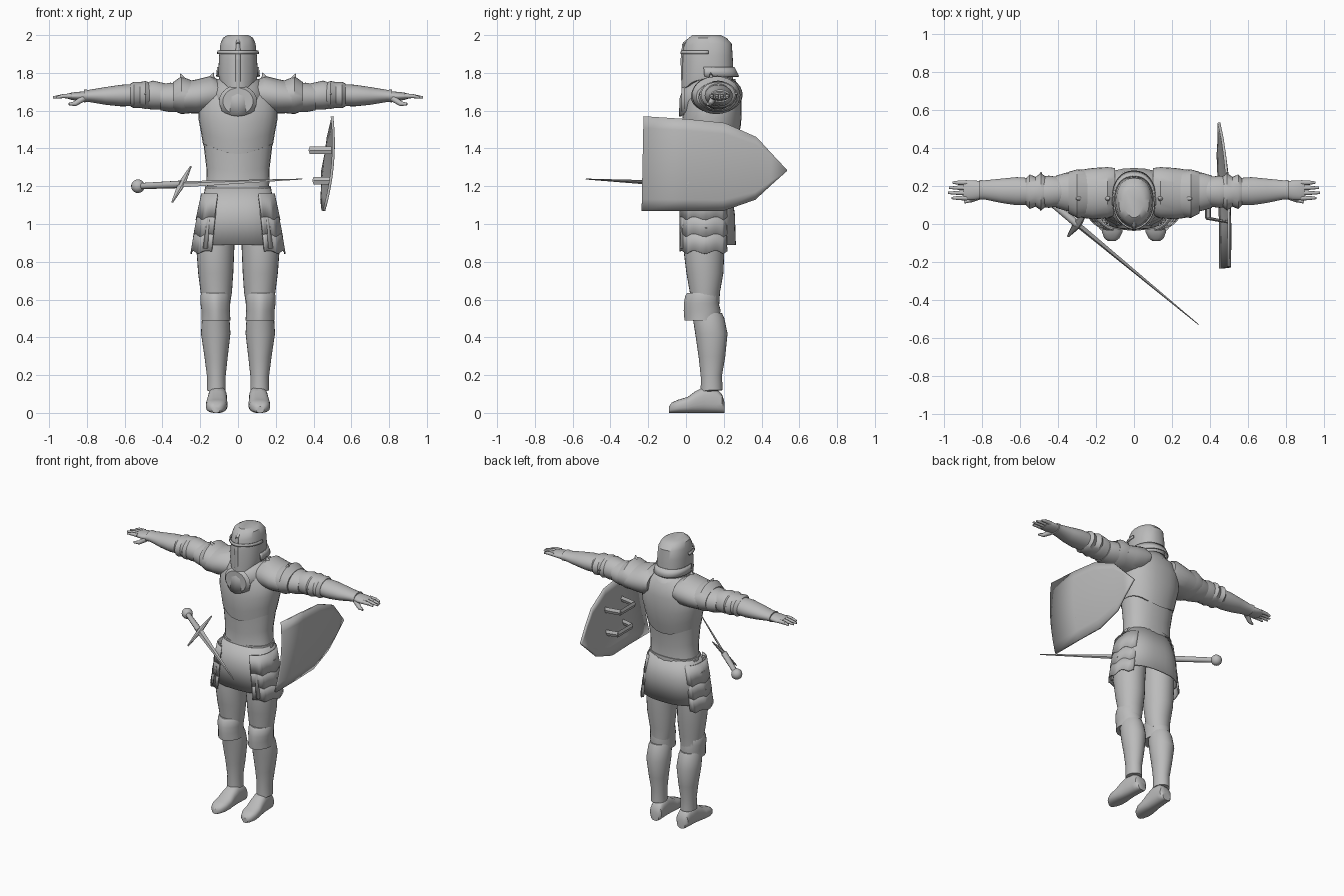
import bpy, bmesh, math
from mathutils import Matrix, Vector

if "Cube" in bpy.data.objects:
    bpy.data.objects.remove(bpy.data.objects["Cube"])

steel = bpy.data.materials.new("plain_grey")
steel.use_nodes = True
GREY = (0.5, 0.5, 0.5, 1)
steel.diffuse_color = GREY
steel.node_tree.nodes["Principled BSDF"].inputs["Base Color"].default_value = GREY


def finish(name, bm, mirror=False, thick=0, angle=35):
    """Turn a bmesh into a smooth shaded object, optionally a mirrored pair."""
    bmesh.ops.recalc_face_normals(bm, faces=bm.faces[:])
    mesh = bpy.data.meshes.new(name)
    bm.to_mesh(mesh)
    bm.free()
    mesh.materials.append(steel)
    mesh.shade_smooth()
    mesh.set_sharp_from_angle(angle=math.radians(angle))
    obj = bpy.data.objects.new(name, mesh)
    bpy.context.scene.collection.objects.link(obj)
    if thick:
        solid = obj.modifiers.new("thickness", "SOLIDIFY")
        solid.thickness = thick
        solid.offset = 0
    if mirror:
        obj.modifiers.new("pair", "MIRROR")
    return obj


def bend(v, power):
    return math.copysign(abs(v) ** (2 / power), v)


def loft_mesh(rings, axis="z", arc=None, power=2, shift=None, keel=0, caps=True, segs=28):
    """Skin ovals (position, centre a, centre b, radius a, radius b) along an axis."""
    bm = bmesh.new()
    start, end = arc or (0, 360)
    count = segs + 1 if arc else segs
    rows = []
    for k, (t, ca, cb, ra, rb) in enumerate(rings):
        row = []
        for i in range(count):
            ang = math.radians(start + (end - start) * i / segs)
            c, s = math.cos(ang), math.sin(ang)
            a = ca + ra * bend(c, power)
            b = cb + rb * bend(s, power) - keel * max(0, -s) ** 12
            h = t + (shift(ang) * (1 - k / (len(rings) - 1)) if shift else 0)
            co = {"z": (a, b, h), "x": (h, a, b), "y": (a, h, b)}[axis]
            row.append(bm.verts.new(co))
        rows.append(row)
    for low, high in zip(rows, rows[1:]):
        for i in range(segs):
            j = (i + 1) % count
            bm.faces.new((low[i], low[j], high[j], high[i]))
    if caps and not arc:
        bm.faces.new(rows[0])
        bm.faces.new(rows[-1])
    return bm


def loft(name, rings, mirror=False, thick=0, **shape):
    return finish(name, loft_mesh(rings, **shape), mirror, thick)


def rod_mesh(bm, p, q, r, end, side=(0, 0, 1), flat=1, segs=12):
    """Add a tapered rod from p to q, squashed across the side direction."""
    p, q = Vector(p), Vector(q)
    z = (q - p).normalized()
    y = z.cross(Vector(side)).normalized()
    x = y.cross(z)
    frame = Matrix((x, y, z)).transposed().to_4x4()
    place = Matrix.Translation((p + q) / 2) @ frame @ Matrix.Diagonal((1, flat, 1, 1))
    bmesh.ops.create_cone(bm, cap_ends=True, segments=segs, radius1=r, radius2=end,
                          depth=(q - p).length, matrix=place)


def rods(name, parts, mirror=False, **shape):
    bm = bmesh.new()
    for part in parts:
        rod_mesh(bm, *part, **shape)
    return finish(name, bm, mirror)


def front_dip(amount, sharp=4):
    return lambda a: -amount * max(0, -math.sin(a)) ** sharp


def both_dip(amount):
    return lambda a: -amount * abs(math.sin(a)) ** 4


# Legs
loft("thigh", [(.56, .115, .1, .07, .075), (.64, .115, .1, .083, .08),
               (.74, .118, .1, .093, .098), (.86, .12, .095, .1, .108),
               (1.1, .11, .11, .1, .11)], mirror=True)
loft("knee_plate", [(.49, .117, .085, .077, .085), (.54, .118, .09, .075, .094),
                    (.58, .12, .085, .079, .088), (.62, .12, .09, .079, .086),
                    (.635, .12, .09, .074, .075)], mirror=True, keel=.008)
loft("greave", [(.12, .115, .135, .05, .058), (.2, .115, .135, .05, .056),
                (.3, .116, .138, .062, .07), (.42, .118, .135, .078, .085),
                (.5, .118, .12, .073, .083), (.53, .118, .11, .065, .08)],
     mirror=True, shift=front_dip(.02))
loft("shoe", [(y, .113 - y * .05, h / 2, w, h / 2) for y, h, w in
              ((-.09, .035, .02), (-.075, .055, .04), (-.04, .07, .055), (.01, .085, .057),
               (.05, .115, .053), (.1, .14, .05), (.16, .13, .047), (.19, .1, .044),
               (.203, .06, .03))], axis="y", power=2.6, mirror=True)

# Skirt and hip plates
loft("skirt", [(.89, 0, .115, .215, .145), (1.05, 0, .115, .2, .14),
               (1.19, 0, .12, .17, .115)], power=2.5, thick=.008, caps=False, segs=40)
for k in range(3):
    low = .84 + k * .09
    loft("hip_plate_%d" % (k + 1),
         [(low, 0, .1, .248 - k * .014, .145), (low + .14, 0, .1, .225 - k * .017, .142)],
         arc=(-62, 48), power=2.6, thick=.008, mirror=True,
         shift=lambda a: .018 * abs(math.sin(5 * a)))
loft("hip_strap", [(.87, .17, .09, .025, .12), (1.15, .14, .1, .02, .11)],
     arc=(-120, -40), thick=.008, mirror=True)

# Torso
loft("belly_plate", [(1.14, 0, .12, .185, .125), (1.2, 0, .125, .165, .11),
                     (1.3, 0, .125, .168, .11), (1.4, 0, .13, .18, .12),
                     (1.5, 0, .135, .19, .13)], power=2.3, keel=.012, shift=both_dip(.045))
loft("belt", [(1.175, 0, .122, .178, .12), (1.2, 0, .124, .173, .117)],
     power=2.3, shift=both_dip(.03))
loft("breast_plate", [(1.42, 0, .13, .185, .127), (1.48, 0, .135, .195, .14),
                      (1.56, 0, .14, .21, .152), (1.66, 0, .15, .21, .145),
                      (1.73, 0, .16, .16, .12), (1.765, 0, .16, .1, .085)],
     power=2.3, keel=.012, shift=both_dip(.05))
loft("collar_plate", [(1.63, 0, .13, .145, .15), (1.7, 0, .13, .135, .145),
                      (1.765, 0, .14, .105, .115)], thick=.012, caps=False,
     shift=front_dip(.06, 3), keel=.012)
bm = loft_mesh([(-.025, 0, 1.65, .08, .07), (-.005, 0, 1.65, .1, .085)], axis="y")
finish("throat_plate", bm)
loft("neck", [(1.68, 0, .14, .075, .08), (1.85, 0, .13, .075, .08)])

# Helmet with sunken eye slits
bm = loft_mesh([(1.765, 0, .12, .1, .13), (1.8, 0, .12, .105, .13), (1.868, 0, .12, .101, .128),
                (1.892, 0, .12, .1, .127), (1.955, 0, .12, .093, .122),
                (1.985, 0, .115, .08, .1), (2, 0, .115, .055, .07)],
               power=2.3, keel=.012, shift=front_dip(.06, 3), segs=40)
slits = [f for f in bm.faces if 1.865 < f.calc_center_median().z < 1.895
         and f.calc_center_median().y < .06 and .012 < abs(f.calc_center_median().x) < .075]
bmesh.ops.recalc_face_normals(bm, faces=bm.faces[:])
bmesh.ops.inset_region(bm, faces=slits, thickness=.003, depth=-.02)
finish("helmet", bm)
loft("helmet_brow", [(1.9, 0, .12, .107, .134), (1.918, 0, .12, .105, .131)],
     power=2.3, keel=.012, arc=(-180, 0), thick=.008)
loft("neck_guard", [(1.78, 0, .13, .112, .148), (1.83, 0, .122, .107, .131)],
     power=2.3, arc=(-10, 190), thick=.008)
rods("helmet_ridge", [((0, -.014, 1.72), (0, -.019, 1.87), .014, .014),
                      ((0, -.019, 1.87), (0, -.012, 1.955), .014, .011),
                      ((0, -.012, 1.955), (0, .03, 1.99), .011, .007)], side=(1, 0, 0), flat=.7)

# Shoulder and arm armour, each plate flaring over the next
PLATES = {
    "shoulder_inner": [(.1, .17, 1.69, .125, .07), (.14, .165, 1.685, .135, .1),
                       (.22, .16, 1.675, .135, .09), (.285, .16, 1.67, .125, .082)],
    "shoulder_middle": [(.22, .16, 1.67, .12, .08), (.3, .16, 1.682, .128, .1),
                        (.345, .165, 1.675, .11, .075)],
    "shoulder_outer": [(.3, .165, 1.67, .11, .075), (.36, .17, 1.67, .1, .078),
                       (.41, .17, 1.67, .085, .068)],
    "upper_arm": [(.38, .17, 1.675, .075, .068), (.45, .17, 1.682, .085, .077),
                  (.48, .17, 1.68, .08, .07)],
    "elbow_plate": [(.46, .17, 1.68, .075, .066), (.49, .17, 1.683, .098, .074),
                    (.52, .17, 1.683, .078, .068), (.55, .17, 1.683, .092, .07),
                    (.57, .17, 1.683, .07, .06)],
    "forearm_plate": [(.55, .172, 1.682, .07, .058), (.62, .173, 1.68, .074, .057),
                      (.7, .175, 1.678, .064, .047), (.79, .18, 1.678, .05, .032),
                      (.815, .18, 1.678, .052, .034)],
    "palm": [(.79, .18, 1.678, .042, .027), (.84, .178, 1.676, .052, .024),
             (.88, .178, 1.676, .052, .02), (.9, .178, 1.676, .044, .013)],
}
for name, rings in PLATES.items():
    loft(name, rings, axis="x", mirror=True)
rods("elbow_spikes", [((.5, .16, 1.69), (.49, .07, 1.69), .035, .003),
                      ((.5, .18, 1.69), (.49, .275, 1.69), .035, .003)], mirror=True)
rods("shoulder_spikes", [((.28, .14, 1.74), (.305, .13, 1.795), .025, .003),
                         ((.15, .14, 1.74), (.13, .13, 1.8), .03, .003)], mirror=True)

# Fingers and thumb
fingers = []
for k, tip in enumerate((.96, .98, .975, .955)):
    y = .137 + k * .027
    fingers += [((.88, y, 1.678), (.93, y, 1.677), .013, .011),
                ((.925, y, 1.677), (tip, y, 1.67), .011, .006)]
rods("fingers", fingers, mirror=True)
rods("thumb", [((.82, .145, 1.665), (.865, .125, 1.635), .018, .013),
               ((.86, .127, 1.637), (.895, .115, 1.635), .013, .007)], mirror=True)

# Sword: pommel, grip, guard and blade share one axis
tip = Vector((.34, -.53, 1.238))
pommel = Vector((-.53, .19, 1.2))
along = (tip - pommel).normalized()
hilt = pommel + along * .3
cross = Vector((.06, .055, .095))
cross -= along * cross.dot(along)
bm = bmesh.new()
bmesh.ops.create_uvsphere(bm, u_segments=16, v_segments=10, radius=.036,
                          matrix=Matrix.Translation(pommel))
finish("sword_pommel", bm)
rods("sword_grip", [(pommel, hilt, .016, .02)])
rods("sword_guard", [(hilt, hilt + cross, .024, .006), (hilt, hilt - cross, .024, .006)],
     side=along, flat=.6, segs=8)
rods("sword_blade", [(hilt, tip, .022, .003)], side=cross, flat=.35, segs=4)

# Shield: bowed plate pointing backwards
bm = bmesh.new()
rows = []
for y, low, high in ((-.23, 1.07, 1.57), (0, 1.07, 1.555), (.2, 1.07, 1.535),
                     (.37, 1.13, 1.46), (.45, 1.205, 1.375), (.535, 1.282, 1.286)):
    row = []
    for i in range(9):
        z = low + (high - low) * i / 8
        bow = .025 * (1 - ((z - 1.32) / .25) ** 2)
        x = .455 + (z - 1.07) * .085 + bow - .13 * max(0, y - .15)
        row.append(bm.verts.new((x, y - (z - 1.32) * -.02, z)))
    rows.append(row)
for a, b in zip(rows, rows[1:]):
    for i in range(8):
        bm.faces.new((a[i], b[i], b[i + 1], a[i + 1]))
finish("shield", bm, thick=.014)

# Shield straps: square loops on the inner face
for name, z, inner in (("upper_strap", 1.39, .38), ("lower_strap", 1.23, .4)):
    near, far = (inner, .03, z), (inner, .19, z)
    rods(name, [(near, far, .02, .02), (near, (.495, .01, z), .02, .02),
                (far, (.485, .21, z), .02, .02)], flat=.35, segs=4)
